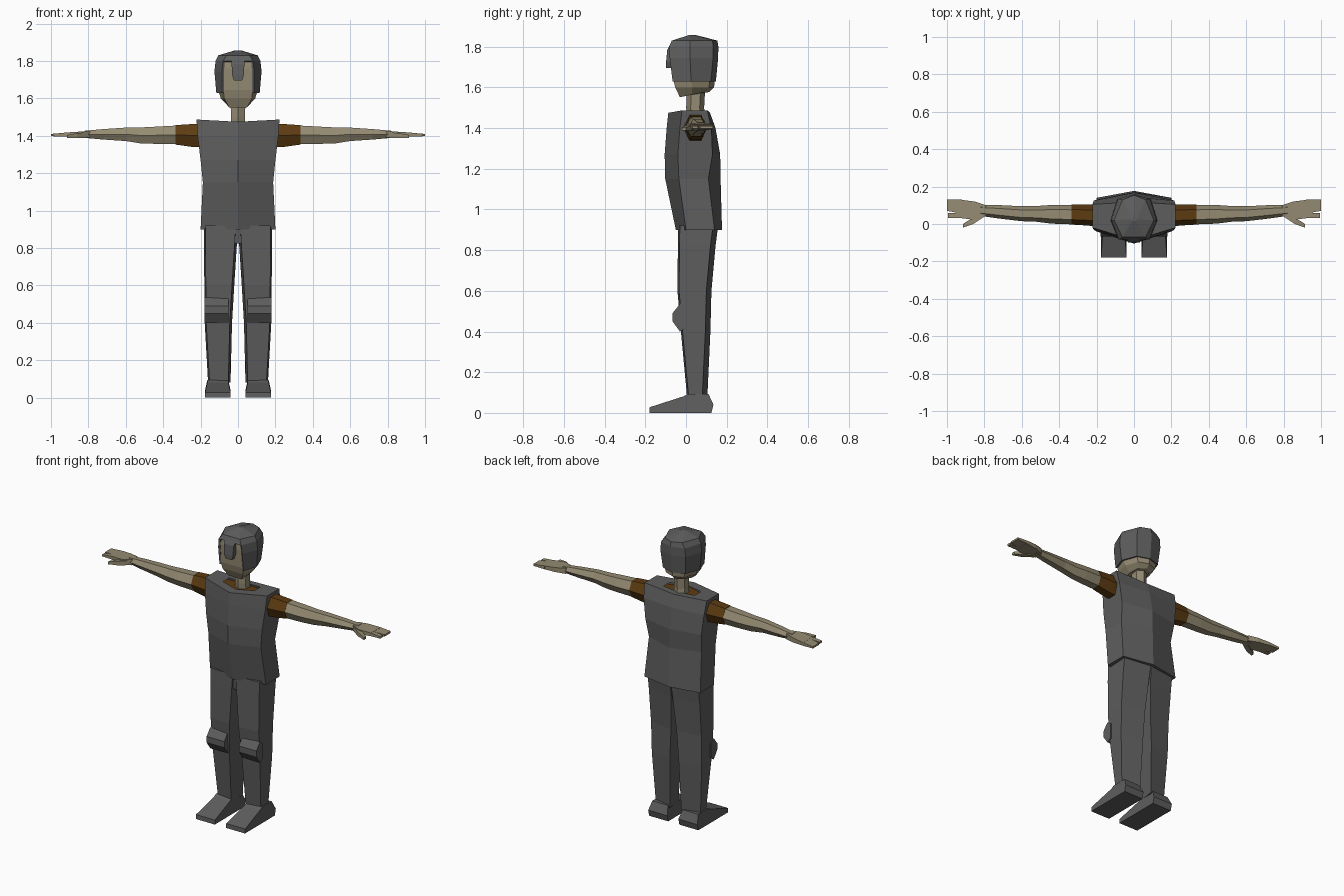
import bpy, bmesh, math
from mathutils import Vector

if "Cube" in bpy.data.objects:
    bpy.data.objects.remove(bpy.data.objects["Cube"])


def material(name, rgb):
    m = bpy.data.materials.new(name)
    m.diffuse_color = (*rgb, 1)
    m.use_nodes = True
    m.node_tree.nodes["Principled BSDF"].inputs["Base Color"].default_value = m.diffuse_color
    return m


SKIN = material("skin", (0.30, 0.26, 0.17))
BROWN = material("brown_cloth", (0.11, 0.045, 0.006))
CLOTH = material("dark_cloth", (0.11, 0.11, 0.11))


def loft(name, rings, mat, caps=(True, True), skip=(), mirror=False):
    """Skin a stack of equal rings; skip holds (ring, segment) left open."""
    bm = bmesh.new()
    vs = [[bm.verts.new(p) for p in r] for r in rings]
    n = len(vs[0])
    for i in range(len(vs) - 1):
        for j in range(n):
            if (i, j) not in skip:
                k = (j + 1) % n
                bm.faces.new((vs[i][j], vs[i][k], vs[i + 1][k], vs[i + 1][j]))
    if caps[0]:
        bm.faces.new(vs[0][::-1])
    if caps[1]:
        bm.faces.new(vs[-1])
    bmesh.ops.recalc_face_normals(bm, faces=bm.faces)
    me = bpy.data.meshes.new(name)
    bm.to_mesh(me)
    bm.free()
    me.materials.append(mat)
    ob = bpy.data.objects.new(name, me)
    bpy.context.collection.objects.link(ob)
    if mirror:
        ob.modifiers.new("mirror", 'MIRROR').use_mirror_merge = False
    return ob


def limb_ring(x, y, z, ry, rz):
    """Six-sided ring across the x axis."""
    return [(x, y + ry * math.cos(a), z + rz * math.sin(a) / 0.87)
            for a in (k * math.pi / 3 for k in range(6))]


def slab_ring(x, y0, y1, z0, z1):
    return [(x, y0, z0), (x, y1, z0), (x, y1, z1), (x, y0, z1)]


# vest
def vest_ring(z, w, front, fc, bc, back):
    return [Vector(p) for p in ((0, front, z), (w, fc, z), (w, bc, z),
                                (0, back, z), (-w, bc, z), (-w, fc, z))]


body = [vest_ring(0.90, .200, -.050, .000, .140, .177),
        vest_ring(1.15, .188, -.102, -.035, .110, .170),
        vest_ring(1.27, .200, -.105, -.040, .130, .168),
        vest_ring(1.40, .216, -.095, -.030, .125, .145),
        vest_ring(1.475, .222, -.087, -.020, .105, .118)]
for v in (body[-1][1], body[-1][2], body[-1][4], body[-1][5]):
    v.z += 0.012
centre = Vector((0, .035, 1.475))
body.append([centre + (p - centre) * 0.5 for p in body[-1]])
loft("vest", body, CLOTH, caps=(True, False))

# shirt showing in the neckline, and the short sleeves
loft("shirt_collar", [[(p.x * s, .035 + (p.y - .035) * s, z) for p in body[-1]]
                      for s, z in ((1.3, 1.42), (1.2, 1.465))], BROWN)
loft("sleeve", [limb_ring(.19, .045, 1.402, .060, .064),
                limb_ring(.25, .048, 1.402, .056, .061),
                limb_ring(.335, .050, 1.405, .053, .052)], BROWN, mirror=True)

# bare arms
loft("arm", [limb_ring(.33, .050, 1.405, .052, .050),
             limb_ring(.44, .052, 1.403, .050, .046),
             limb_ring(.52, .054, 1.402, .042, .043),
             limb_ring(.60, .055, 1.408, .040, .036),
             limb_ring(.72, .065, 1.408, .036, .028),
             limb_ring(.82, .073, 1.408, .030, .019)], SKIN, mirror=True)

# hands
loft("palm", [slab_ring(.79, .045, .100, 1.390, 1.426),
              slab_ring(.85, .022, .120, 1.393, 1.422),
              slab_ring(.93, .032, .130, 1.396, 1.417)], SKIN, mirror=True)
loft("fingers", [slab_ring(.92, .056, .130, 1.396, 1.417),
                 slab_ring(1.0, .070, .132, 1.398, 1.410)], SKIN, mirror=True)
loft("forefinger", [slab_ring(.92, .032, .062, 1.396, 1.417),
                    slab_ring(.995, .032, .058, 1.398, 1.410)], SKIN, mirror=True)
loft("thumb", [slab_ring(.80, .040, .075, 1.390, 1.420),
               slab_ring(.86, .000, .035, 1.388, 1.414),
               slab_ring(.915, -.020, .000, 1.388, 1.404)], SKIN, mirror=True)


# trouser legs
def leg_ring(z, xi, xo, front, back):
    return [(xi + .012, front, z), (xo - .008, front + .008, z),
            (xo, back - .025, z), (xi, back, z)]


loft("trouser_leg", [leg_ring(.08, .040, .160, .005, .105),
                     leg_ring(.40, .032, .178, -.025, .120),
                     leg_ring(.60, .020, .180, -.042, .125),
                     leg_ring(.82, .006, .182, -.040, .145),
                     leg_ring(.92, .000, .182, -.038, .158)], CLOTH, mirror=True)
loft("crotch", [[(x, -.026, .825), (x, .135, .825), (x, .145, .92), (x, -.036, .92)]
                for x in (-.04, .04)], CLOTH)

# knee pads
pad = [(-.030, .535), (-.066, .490), (-.066, .450), (-.030, .400), (.000, .420), (.000, .515)]
loft("knee_pad", [[(x, y, z) for y, z in pad] for x in (.052, .178)], CLOTH, mirror=True)

# shoes
shoe = [(-.180, .000), (-.178, .028), (-.010, .082), (.010, .094), (.110, .094),
        (.135, .040), (.125, .000)]
loft("shoe", [[(x + s * (.012 if z > .08 else 0), y, z) for y, z in shoe]
              for x, s in ((.040, 1), (.176, -1))], CLOTH, mirror=True)

# neck
loft("neck", [[(r * math.sin(a), y - r * math.cos(a), z)
               for a in (k * math.pi / 3 for k in range(6))]
              for z, y, r in ((1.44, .050, .045), (1.50, .045, .044), (1.62, .050, .046))], SKIN)


# head and hair share one seven-sided section, flat at the front
def head_ring(z, fx, front, sx, sy, bx, back, lift=0.0):
    half = [(fx, front, z), (sx, sy, z + lift / 2), (bx, back - .025, z + lift)]
    return half + [(0, back, z + lift)] + [(-x, y, h) for x, y, h in half[::-1]]


loft("head", [head_ring(1.552, .048, -.030, .058, .030, .040, .115, .025),
              head_ring(1.600, .074, -.053, .092, .030, .065, .138),
              head_ring(1.645, .078, -.064, .106, .025, .075, .142),
              head_ring(1.760, .078, -.070, .112, .020, .078, .145),
              head_ring(1.810, .070, -.066, .100, .020, .070, .140)], SKIN)
hair = loft("hair", [head_ring(1.630, .086, -.066, .116, .025, .080, .147),
                     head_ring(1.745, .086, -.080, .126, .020, .090, .158),
                     head_ring(1.800, .080, -.083, .120, .020, .085, .159),
                     head_ring(1.830, .062, -.070, .106, .020, .062, .154),
                     head_ring(1.857, .012, .015, .016, .025, .012, .050)],
            CLOTH, caps=(False, True), skip={(0, 6), (1, 6)})
solid = hair.modifiers.new("thickness", 'SOLIDIFY')
solid.thickness = 0.012
solid.offset = -1

# forelock
loft("forelock", [[(-w, y, z), (w, y, z), (w, -.06, z), (-w, -.06, z)]
                  for z, w, y in ((1.695, .022, -.098), (1.725, .032, -.098),
                                  (1.785, .034, -.092), (1.825, .040, -.070))], CLOTH)
